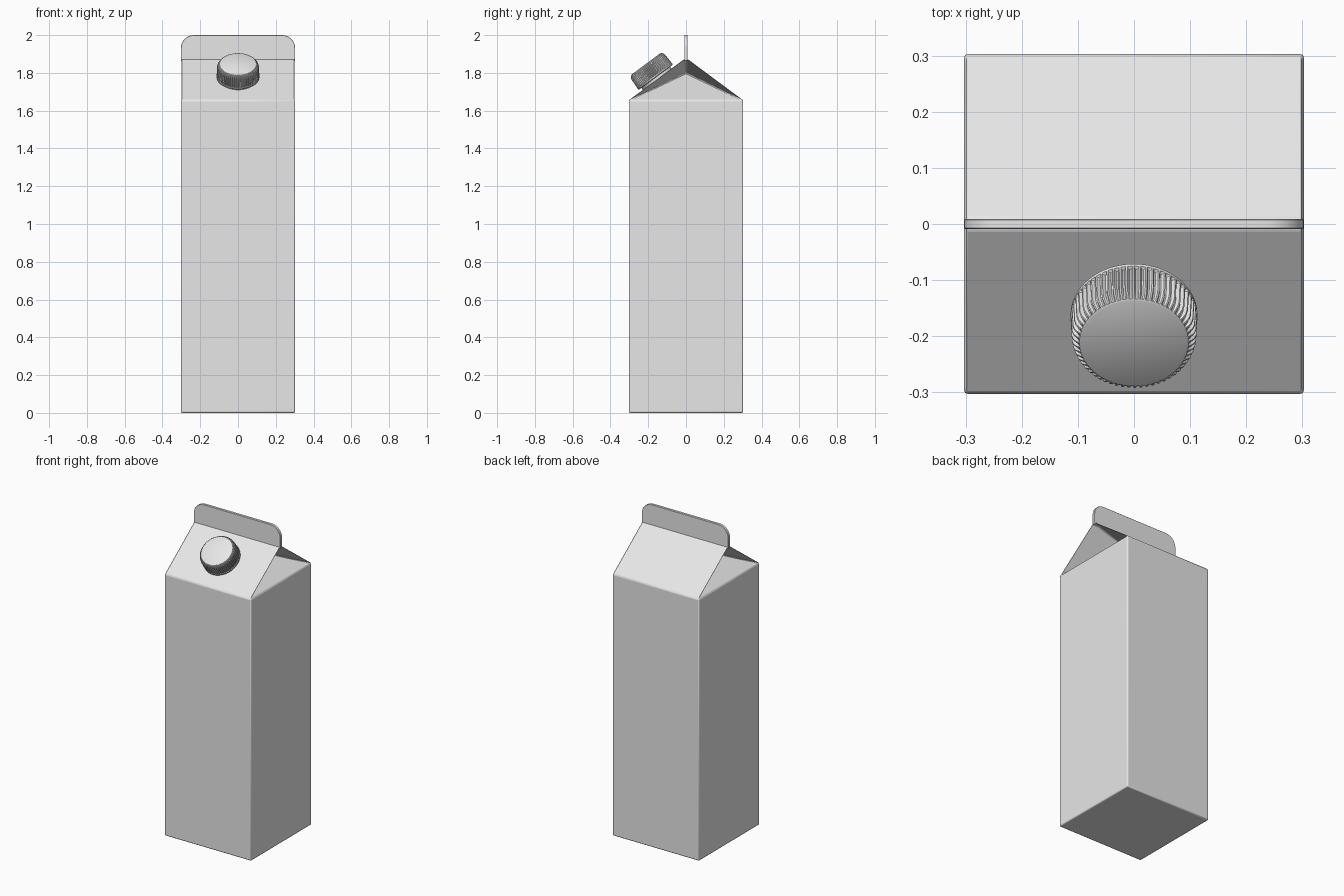
import bpy, bmesh, math
from mathutils import Vector

old = bpy.data.objects.get("Cube")
if old:
    bpy.data.objects.remove(old, do_unlink=True)

GREY = (0.8, 0.8, 0.8, 1)
mat = bpy.data.materials.new("light grey")
mat.use_nodes = True
mat.diffuse_color = GREY
mat.node_tree.nodes["Principled BSDF"].inputs["Base Color"].default_value = GREY

W = 0.303        # half width of the carton
SHOULDER = 1.655
RIDGE = 1.873
FIN = 0.009      # half thickness of the top seal


def finish(name, bm, bevel=0, segments=2, angle=30):
    bmesh.ops.recalc_face_normals(bm, faces=bm.faces)
    mesh = bpy.data.meshes.new(name)
    bm.to_mesh(mesh)
    bm.free()
    mesh.materials.append(mat)
    ob = bpy.data.objects.new(name, mesh)
    bpy.context.collection.objects.link(ob)
    if bevel:
        mod = ob.modifiers.new("Bevel", 'BEVEL')
        mod.width, mod.segments = bevel, segments
        mod.limit_method = 'ANGLE'
        mod.angle_limit = math.radians(25)
    bpy.ops.object.select_all(action='DESELECT')
    bpy.context.view_layer.objects.active = ob
    ob.select_set(True)
    bpy.ops.object.shade_smooth_by_angle(angle=math.radians(angle))
    return ob


# Carton: box, two roof panels and an inward-folded gusset at each end
bm = bmesh.new()
sides = [(-1, -1), (1, -1), (1, 1), (-1, 1)]
base = {s: bm.verts.new((s[0] * W, s[1] * W, 0)) for s in sides}
top = {s: bm.verts.new((s[0] * W, s[1] * W, SHOULDER)) for s in sides}
ridge = {s: bm.verts.new((s[0] * W, s[1] * FIN, RIDGE)) for s in sides}
fold = {x: bm.verts.new((x * 0.06, 0, 1.8)) for x in (-1, 1)}
bm.faces.new([base[s] for s in sides])
bm.faces.new([ridge[s] for s in sides])
for a, b in zip(sides, sides[1:] + sides[:1]):
    bm.faces.new((base[a], base[b], top[b], top[a]))
for y in (-1, 1):
    bm.faces.new((top[-1, y], top[1, y], ridge[1, y], ridge[-1, y]))
for x in (-1, 1):
    bm.faces.new((top[x, -1], top[x, 1], fold[x]))
    bm.faces.new((ridge[x, -1], ridge[x, 1], fold[x]))
    for y in (-1, 1):
        bm.faces.new((top[x, y], ridge[x, y], fold[x]))
finish("carton", bm, bevel=0.007)

# Top seal: upright plate with rounded upper corners
bm = bmesh.new()
R = 0.07
outline = [(-W, RIDGE - 0.01), (W, RIDGE - 0.01)]
for cx, start in ((W - R, 0), (R - W, 90)):
    for i in range(9):
        t = math.radians(start + i * 90 / 8)
        outline.append((cx + R * math.cos(t), 2 - R + R * math.sin(t)))
face = bm.faces.new([bm.verts.new((x, -FIN, z)) for x, z in outline])
new = bmesh.ops.extrude_face_region(bm, geom=[face])["geom"]
bmesh.ops.translate(bm, vec=(0, 2 * FIN, 0),
                    verts=[v for v in new if isinstance(v, bmesh.types.BMVert)])
finish("top_seal", bm, bevel=0.002, segments=1)


def turned(name, profile, ribs=60):
    """Lathe of (height, radius, groove depth) rings with ribs around it."""
    bm = bmesh.new()
    count = ribs * 4
    rings = []
    for h, r, groove in profile:
        ring = []
        for i in range(count):
            t = math.tau * i / count
            rad = r - (groove if i % 4 > 1 else 0)
            ring.append(bm.verts.new((rad * math.cos(t), rad * math.sin(t), h)))
        rings.append(ring)
    for lo, hi in zip(rings, rings[1:]):
        for i in range(count):
            j = (i + 1) % count
            bm.faces.new((lo[i], lo[j], hi[j], hi[i]))
    bm.faces.new(rings[0])
    bm.faces.new(rings[-1])
    ob = finish(name, bm)
    # stand it on the front roof panel
    normal = Vector((0, SHOULDER - RIDGE, W - FIN)).normalized()
    ob.rotation_euler = (math.atan2(-normal.y, normal.z), 0, 0)
    ob.location = (0, -0.16, 1.777)
    return ob


# Screw cap with grooved grip, on a plain neck
turned("screw_cap", [(0, 0.109, 0), (0.003, 0.113, 0), (0.010, 0.113, 0),
                     (0.012, 0.113, 0.006), (0.066, 0.111, 0.006),
                     (0.076, 0.108, 0.006), (0.083, 0.102, 0.004),
                     (0.086, 0.097, 0), (0.088, 0.093, 0)])
turned("cap_neck", [(-0.03, 0.095, 0), (0.01, 0.095, 0)], ribs=16)
